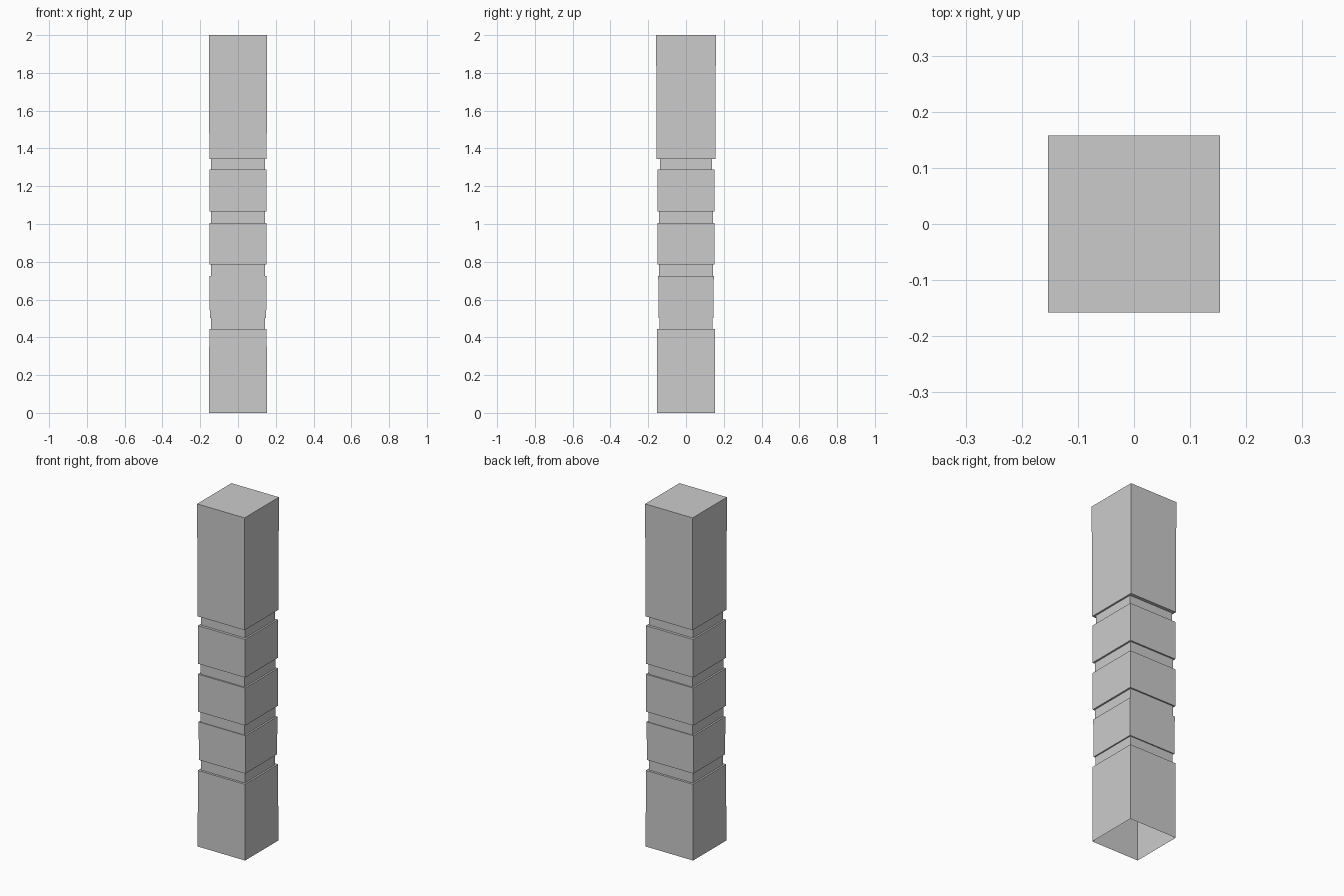
import bpy
import bmesh

# Pillar profile from bottom to top: (z, half width x, half width y)
PROFILE = [
    (0.0, 0.153, 0.153), (0.444, 0.152, 0.153),    # base block
    (0.444, 0.142, 0.140), (0.503, 0.142, 0.140),  # groove
    (0.503, 0.149, 0.146), (0.725, 0.152, 0.147),  # lower block
    (0.725, 0.142, 0.143), (0.786, 0.142, 0.143),  # groove
    (0.786, 0.152, 0.151), (1.005, 0.152, 0.152),  # middle block
    (1.005, 0.142, 0.143), (1.066, 0.142, 0.143),  # groove
    (1.066, 0.152, 0.152), (1.288, 0.152, 0.152),  # upper block
    (1.288, 0.142, 0.137), (1.344, 0.142, 0.137),  # groove
    (1.344, 0.152, 0.156), (2.0, 0.153, 0.158),    # top block
]
CORNERS = [(-1, -1), (1, -1), (1, 1), (-1, 1)]

bm = bmesh.new()
rings = [[bm.verts.new((sx * hx, sy * hy, z)) for sx, sy in CORNERS]
         for z, hx, hy in PROFILE]

# Walls and groove ledges
for low, high in zip(rings, rings[1:]):
    for i in range(4):
        j = (i + 1) % 4
        bm.faces.new((low[i], low[j], high[j], high[i]))

# Top cap; the underside stays open
bm.faces.new(rings[-1])

mesh = bpy.data.meshes.new("grooved_pillar")
bm.to_mesh(mesh)
bm.free()
pillar = bpy.data.objects.new("grooved_pillar", mesh)
bpy.context.collection.objects.link(pillar)
